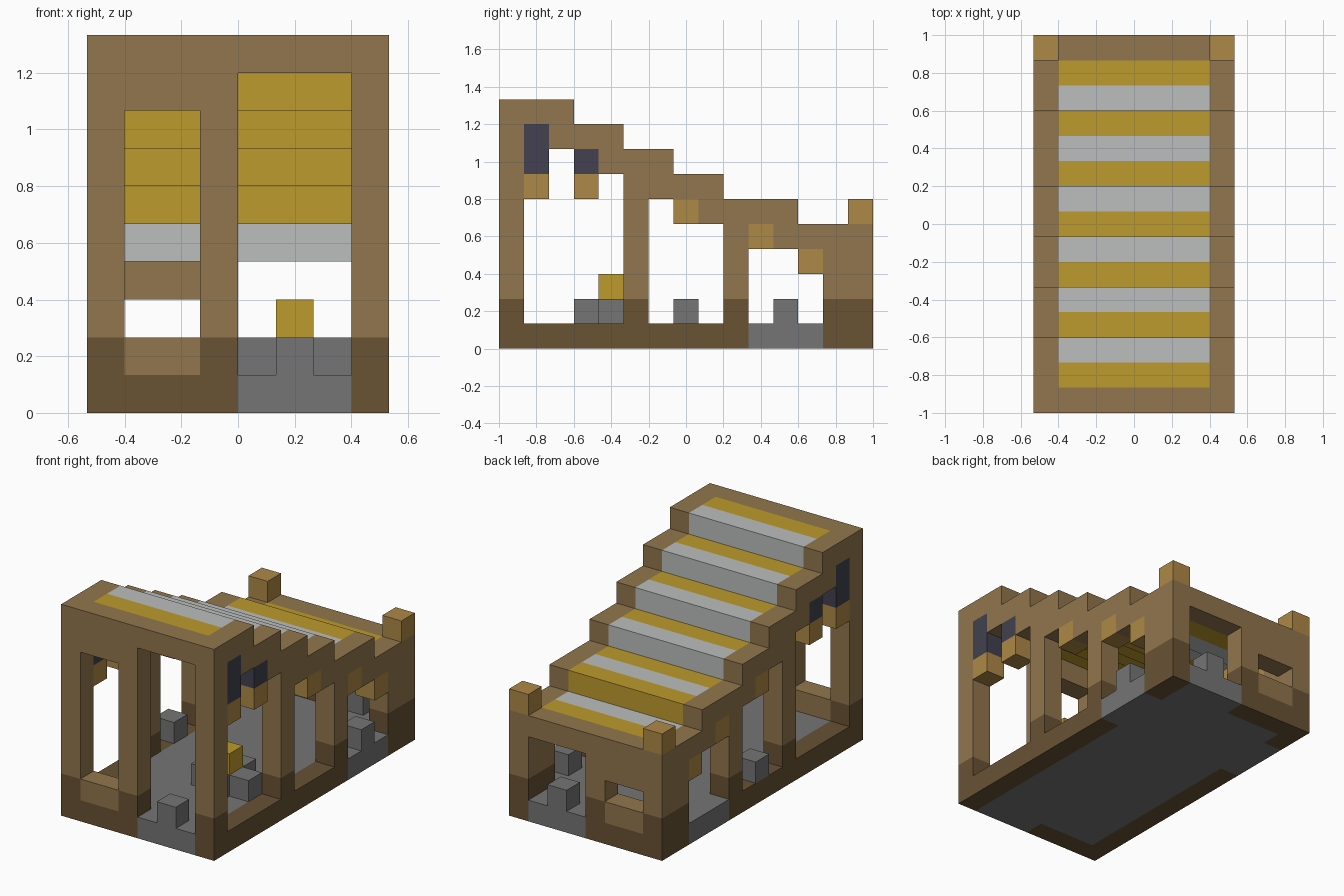
import bpy
import bmesh
from mathutils import Vector

if "Cube" in bpy.data.objects:
    bpy.data.objects.remove(bpy.data.objects["Cube"], do_unlink=True)

UNIT = 2 / 15          # edge of one building block
WIDE, DEEP = 8, 15     # footprint in blocks

COLOURS = {
    "wood": (0.287, 0.181, 0.074),
    "dark_wood": (0.138, 0.084, 0.034),
    "light_wood": (0.423, 0.246, 0.061),
    "stone": (0.178, 0.178, 0.178),
    "gold": (0.515, 0.328, 0.026),
    "silver": (0.503, 0.515, 0.515),
    "slate_blue": (0.054, 0.053, 0.080),
}
MATERIALS = {}
for name, rgb in COLOURS.items():
    mat = bpy.data.materials.new(name)
    mat.use_nodes = True
    mat.diffuse_color = (*rgb, 1)
    shader = next(n for n in mat.node_tree.nodes if n.type == "BSDF_PRINCIPLED")
    shader.inputs["Base Color"].default_value = (*rgb, 1)
    MATERIALS[name] = mat

cells = {}             # block position -> (part, colour)


def fill(part, colour, xs, ys, zs):
    """Fill a box of blocks; each range is (start, end)."""
    for x in range(*xs):
        for y in range(*ys):
            for z in range(*zs):
                cells[x, y, z] = (part, colour)


def carve(xs, ys, zs):
    for x in range(*xs):
        for y in range(*ys):
            for z in range(*zs):
                cells.pop((x, y, z), None)


def wall(part, xs, ys, top):
    """Wall with a dark base course two blocks high."""
    fill(part, "dark_wood", xs, ys, (0, 2))
    fill(part, "wood", xs, ys, (2, top))


# Floor slab
fill("floor", "stone", (1, 7), (1, 14), (0, 1))

# Stepped roof: (first row, last row, level), gold and silver stripes
STEPS = [(0, 3, 9), (3, 5, 8), (5, 7, 7), (7, 9, 6), (9, 12, 5), (12, 15, 4)]
for start, end, level in STEPS:
    for y in range(max(start, 1), min(end, 14)):
        fill("stair_roof", "gold" if y % 2 else "silver", (1, 7), (y, y + 1), (level, level + 1))

# Side walls follow the steps; the same wall stands on both sides
for side, x in (("right_wall", 0), ("left_wall", 7)):
    xs = (x, x + 1)
    for start, end, level in STEPS:
        wall(side, xs, (max(start, 1), min(end, 14)), level + 1)
    # Openings: (row, sill, head)
    for y, sill, head in [(1, 1, 6), (2, 1, 8), (3, 1, 6), (4, 1, 7),
                          (6, 1, 6), (7, 1, 5), (8, 1, 5),
                          (10, 1, 4), (11, 1, 4), (12, 1, 3)]:
        carve(xs, (y, y + 1), (sill, head))
    # Light brackets under the heads
    for y, z in [(1, 6), (3, 6), (7, 5), (10, 4), (12, 3)]:
        fill(side, "light_wood", xs, (y, y + 1), (z, z + 1))
    # Dark panels above the front brackets
    fill(side, "slate_blue", xs, (1, 2), (7, 9))
    fill(side, "slate_blue", xs, (3, 4), (7, 8))
    # Stone threshold of the side door
    fill("floor", "stone", xs, (10, 13), (0, 1))

# Front and back walls, each with a door and a window over a pale sill
for part, y, top, door_head, window_head in (
        ("front_wall", 0, 10, 9, 8), ("back_wall", 14, 5, 4, 3)):
    ys = (y, y + 1)
    wall(part, (0, WIDE), ys, top)
    carve((4, 7), ys, (1, door_head))
    carve((1, 3), ys, (2, window_head))
    fill(part, "wood", (1, 3), ys, (1, 2))
    fill("floor", "stone", (4, 7), ys, (0, 1))
    fill("door_blocks", "stone", (5, 6), ys, (1, 2))

# Corner posts on the back wall
for x in (0, 7):
    fill("corner_posts", "light_wood", (x, x + 1), (14, 15), (5, 6))

# Stone blocks in the side openings
fill("side_blocks", "stone", (7, 8), (11, 12), (1, 2))
fill("side_blocks", "stone", (0, 1), (7, 8), (1, 2))

# Cross-shaped hearth with a gold block on top
fill("hearth", "stone", (4, 7), (4, 5), (1, 2))
fill("hearth", "stone", (5, 6), (3, 6), (1, 2))
fill("hearth_block", "gold", (5, 6), (4, 5), (2, 3))


def build(part):
    """Make one mesh from the exposed block faces of a part."""
    bm = bmesh.new()
    mesh = bpy.data.meshes.new(part)
    own = {pos: colour for pos, (owner, colour) in cells.items() if owner == part}
    slots = sorted(set(own.values()))
    for colour in slots:
        mesh.materials.append(MATERIALS[colour])
    for pos, colour in own.items():
        centre = Vector(pos) + Vector((0.5, 0.5, 0.5))
        for axis in range(3):
            for sign in (-1, 1):
                near = list(pos)
                near[axis] += sign
                if tuple(near) in cells:
                    continue
                n, u, v = Vector(), Vector(), Vector()
                n[axis] = sign / 2
                u[(axis + 1) % 3] = 0.5
                v[(axis + 2) % 3] = sign / 2
                ring = [centre + n + c for c in (-u - v, u - v, u + v, v - u)]
                verts = [bm.verts.new(((p.x - WIDE / 2) * UNIT,
                                       (p.y - DEEP / 2) * UNIT, p.z * UNIT)) for p in ring]
                bm.faces.new(verts).material_index = slots.index(colour)
    bmesh.ops.remove_doubles(bm, verts=bm.verts, dist=UNIT / 100)
    bm.to_mesh(mesh)
    bm.free()
    bpy.context.collection.objects.link(bpy.data.objects.new(part, mesh))


for part in sorted({owner for owner, _ in cells.values()}):
    build(part)
